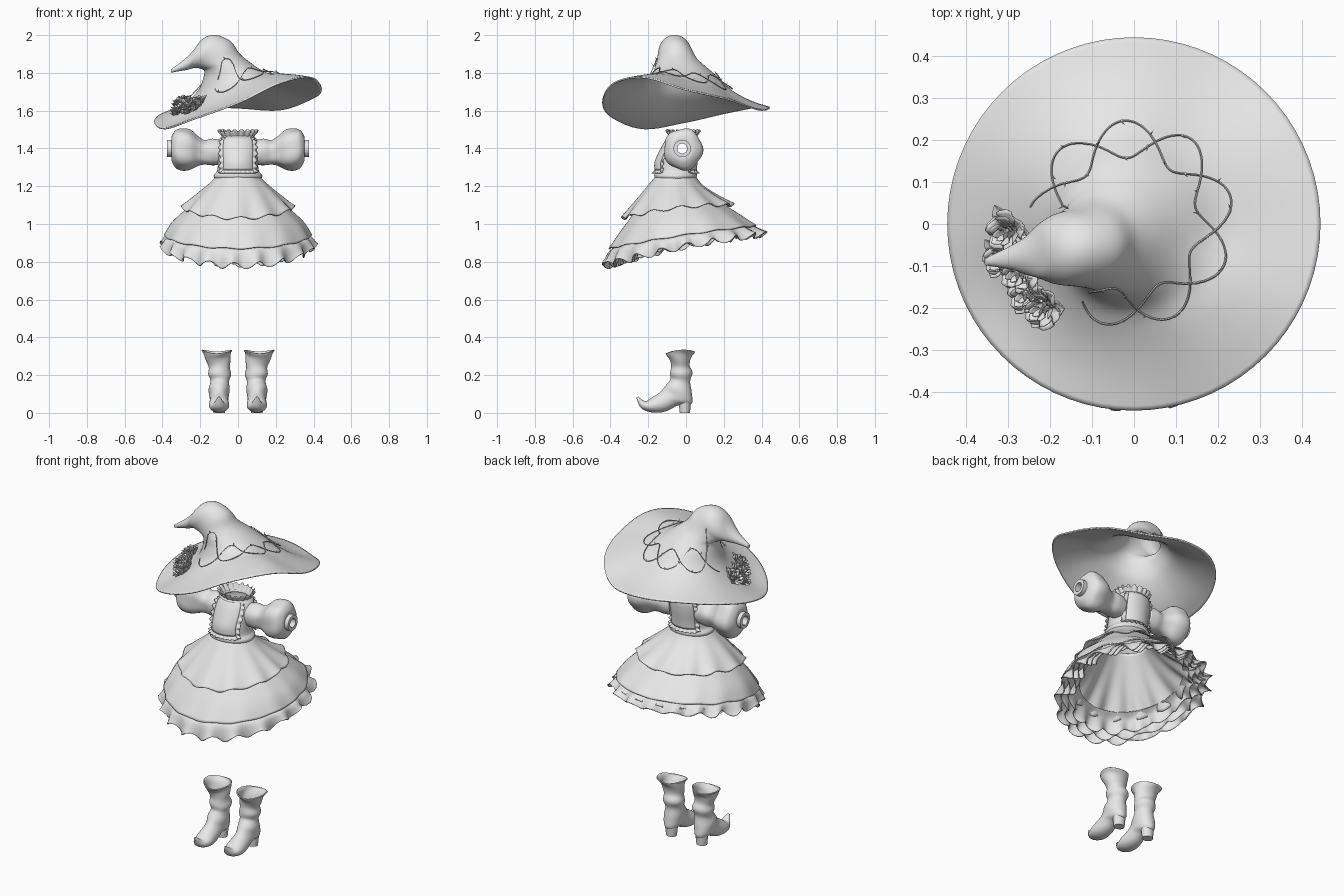
import bpy, bmesh, random
from math import sin, cos, pi, radians
from mathutils import Vector, Matrix
from mathutils.bvhtree import BVHTree

random.seed(4)
if "Cube" in bpy.data.objects:
    bpy.data.objects.remove(bpy.data.objects["Cube"])

cloth = bpy.data.materials.new("plain_grey")
cloth.use_nodes = True
cloth.diffuse_color = (0.8, 0.8, 0.8, 1)
cloth.node_tree.nodes["Principled BSDF"].inputs["Base Color"].default_value = (0.8, 0.8, 0.8, 1)


def blend(keys, t, loop=False):
    """Smooth curve through a list of tuples, t from 0 to 1."""
    n = len(keys)
    s = t * (n if loop else n - 1)
    i = int(s) if loop else min(int(s), n - 2)
    f = s - i
    pick = (lambda j: keys[j % n]) if loop else (lambda j: keys[max(0, min(n - 1, j))])
    return [0.5 * (2 * b + (c - a) * f + (2 * a - 5 * b + 4 * c - d) * f * f
                   + (3 * b - a - 3 * c + d) * f ** 3)
            for a, b, c, d in zip(pick(i - 1), pick(i), pick(i + 1), pick(i + 2))]


def patch(bm, f, nu, nv, closed=True):
    """Grid of faces over f(u, v); u wraps round when closed."""
    cols = nu if closed else nu + 1
    rows = [[bm.verts.new(f(i / nu, j / nv)) for i in range(cols)] for j in range(nv + 1)]
    for a, b in zip(rows, rows[1:]):
        for i in range(nu):
            k = (i + 1) % cols
            bm.faces.new((a[i], a[k], b[k], b[i]))


def finish(name, bm, thick=0.0):
    bmesh.ops.recalc_face_normals(bm, faces=bm.faces)
    mesh = bpy.data.meshes.new(name)
    bm.to_mesh(mesh)
    bm.free()
    mesh.materials.append(cloth)
    ob = bpy.data.objects.new(name, mesh)
    bpy.context.collection.objects.link(ob)
    if thick:
        mod = ob.modifiers.new("thickness", "SOLIDIFY")
        mod.thickness, mod.offset = thick, 0
    bpy.ops.object.select_all(action="DESELECT")
    ob.select_set(True)
    bpy.context.view_layer.objects.active = ob
    bpy.ops.object.shade_smooth_by_angle(angle=radians(50))


def sheet(name, f, nu, nv, thick=0.0, closed=True):
    bm = bmesh.new()
    patch(bm, f, nu, nv, closed)
    finish(name, bm, thick)


# Hat: wavy brim running up into a crown that bends over to its own right
rim = [(z,) for z in (1.71, 1.66, 1.605, 1.615, 1.62, 1.59, 1.54, 1.505, 1.56, 1.64, 1.745, 1.775)]
# left x, left z, right x, right z, centre y, half depth, share of rim wave
hat_rings = [(-.443, 1.63, .443, 1.63, 0, .443, 1), (-.36, 1.655, .36, 1.655, 0, .36, .9),
             (-.28, 1.69, .28, 1.69, 0, .28, .7), (-.21, 1.735, .2, 1.735, 0, .21, .4),
             (-.18, 1.785, .135, 1.79, -.01, .165, .15), (-.175, 1.812, .065, 1.85, -.03, .13, 0),
             (-.195, 1.825, .005, 1.9, -.045, .105, 0), (-.22, 1.83, -.04, 1.963, -.055, .09, 0),
             (-.235, 1.83, -.12, 1.997, -.06, .08, 0), (-.25, 1.825, -.185, 1.977, -.065, .062, 0),
             (-.27, 1.82, -.235, 1.915, -.075, .042, 0), (-.3, 1.815, -.28, 1.87, -.08, .025, 0),
             (-.355, 1.805, -.353, 1.815, -.09, .004, 0)]


def hat(u, v):
    xl, zl, xr, zr, cy, ry, w = blend(hat_rings, v)
    c = cos(u * 2 * pi)
    z = (zl + zr) / 2 + c * (zr - zl) / 2 + w * (blend(rim, u, True)[0] - 1.63)
    return Vector(((xl + xr) / 2 + c * (xr - xl) / 2, cy + ry * sin(u * 2 * pi), z))


bm = bmesh.new()
patch(bm, hat, 72, 60)
bm.normal_update()
tree = BVHTree.FromBMesh(bm)
finish("witch_hat", bm, 0.008)


def on_hat(x, y, top):
    hit, normal, *_ = tree.ray_cast(Vector((x, y, top)), Vector((0, 0, -1)))
    return hit, normal if normal.z > 0 else -normal


# Thorny vine: two strands weaving round the crown
bm = bmesh.new()
for side in (1, -1):
    path = []
    for i in range(151):
        a = radians(-122 + 292 * i / 150)
        r = .195 + side * .045 * sin(a * 4.5 + .4)
        p, n = on_hat(r * cos(a) - .005, r * sin(a), 1.92)
        path.append(p + n * (.012 + .003 * side * cos(a * 4.5 + .4)))

    def strand(u, v):
        i = round(v * 150)
        along = (path[min(i + 1, 150)] - path[max(i - 1, 0)]).normalized()
        across = along.cross(Vector((0, 0, 1))).normalized()
        return path[i] + .0026 * (across * cos(u * 2 * pi) + along.cross(across) * sin(u * 2 * pi))
    patch(bm, strand, 4, 150)
    for p in path[4::9]:
        d = Vector((random.uniform(-1, 1), random.uniform(-1, 1), .8)).normalized()
        m = Matrix.Translation(p + d * .008) @ d.to_track_quat("Z", "Y").to_matrix().to_4x4()
        bmesh.ops.create_cone(bm, segments=5, radius1=.0025, radius2=0, depth=.02, matrix=m)
finish("thorn_vine", bm)

# Roses: rings of cupped petals, with leaves behind them
bm = bmesh.new()
leaves = bmesh.new()
for x, y, size in ((-.285, -.015, .052), (-.255, -.105, .052), (-.2, -.19, .05),
                   (-.305, -.075, .042), (-.24, -.16, .046)):
    p, n = on_hat(x, y, 1.79)
    frame = Matrix.Translation(p + n * .008) @ n.to_track_quat("Z", "Y").to_matrix().to_4x4()
    for ring, (count, reach, tall) in enumerate(((3, .25, 1), (4, .5, .95), (5, .8, .8), (6, 1.05, .5))):
        for k in range(count):
            a0 = 2 * pi * k / count + ring * .6 + random.uniform(-.2, .2)

            def petal(u, v):
                a = a0 + (u - .5) * 2 * pi / count * 1.35
                edge = 1 - .25 * abs(2 * u - 1) ** 2
                r = size * reach * (.25 + .75 * v * edge) + .004 * u
                h = size * tall * v ** .6 * edge + .008 * sin(u * 9 + k) * v
                return frame @ Vector((r * cos(a), r * sin(a), h))
            patch(bm, petal, 6, 4, False)
    for a0 in (1.2, 3.3, 5.2):
        def leaf(u, v):
            w, r = (u - .5) * .8 * size * sin(pi * min(1, v + .04)), size * (.5 + .9 * v)
            return frame @ Vector((r * cos(a0) - w * sin(a0), r * sin(a0) + w * cos(a0),
                                   abs(w) * .5 + .02 * v))
        patch(leaves, leaf, 4, 6, False)
finish("roses", bm, .002)
finish("rose_leaves", leaves, .002)

# Bodice: height, half width, half depth, centre y
bodice_rings = [(1.235, .115, .1, -.055), (1.255, .126, .11, -.055), (1.28, .108, .106, -.055),
                (1.33, .103, .107, -.052), (1.39, .106, .098, -.035), (1.44, .1, .085, -.02),
                (1.465, .08, .07, -.015)]


def bodice(u, v, grow=1.0):
    z, rx, ry, cy = blend(bodice_rings, v)
    a = u * 2 * pi
    return Vector((rx * grow * cos(a), cy + ry * grow * sin(a), z))


# The arm holes are left open
bm = bmesh.new()
patch(bm, bodice, 64, 32)
arm_hole = [f for f in bm.faces
            if Vector((f.calc_center_median().y + .018, f.calc_center_median().z - 1.385)).length < .045]
bmesh.ops.delete(bm, geom=arm_hole, context="FACES")
finish("bodice", bm, .006)

# Panels and their ruffled edging, front and back
for name, mid in (("front", .75), ("back", .25)):
    sheet(name + "_panel", lambda u, v: bodice(mid + (u - .5) * .26, .36 + v * .56, 1.035), 14, 14, .006, False)
    bm = bmesh.new()
    for side in (1, -1):
        patch(bm, lambda u, v: bodice(mid + side * (.125 + .03 * v), .3 + u * .62,
                                      1.05 + v * (.08 + .06 * sin(u * 40))), 60, 3, False)
    patch(bm, lambda u, v: bodice(mid + (u - .5) * .27, .35 - .08 * v,
                                  1.05 + v * (.08 + .05 * sin(u * 50))), 60, 3, False)
    finish(name + "_panel_ruffle", bm, .003)


# Collar: a flared standing ruffle
def collar(u, v):
    a = u * 2 * pi
    g = .074 + .028 * v + .007 * v * sin(a * 18)
    return Vector((g * cos(a), -.015 + g * .85 * sin(a), 1.452 + .043 * v + .006 * v * cos(a * 18)))


sheet("collar_ruffle", collar, 108, 6, .004)


# Skirt tiers: height, half width, front y, back y, rise to the back
def tier(name, keys, folds, ripple, lift, thick=.006, grow=1.0, drop=0.0):
    def f(u, v):
        z, rx, yf, yb, tilt = blend(keys, v)
        a = u * 2 * pi
        wave = cos(a * folds + .9 * sin(a * 3) + .5 * sin(a * 5))
        g = grow * (1 + ripple * v * v * wave)
        z += tilt * sin(a) + lift * v * cos(a) ** 2 - drop + ripple * .35 * v * v * sin(a * folds + 1)
        return Vector((rx * g * cos(a), (yf + yb) / 2 + (yb - yf) / 2 * g * sin(a), z))
    sheet(name, f, folds * 8, 14, thick)


tier("upper_skirt", [(1.25, .112, -.16, .05, 0), (1.2, .155, -.2, .09, 0),
                     (1.12, .24, -.28, .18, .02), (1.065, .295, -.335, .25, .035)], 12, .025, .022)
tier("lower_skirt", [(1.2, .14, -.18, .08, 0), (1.08, .265, -.28, .19, .03),
                     (1.0, .345, -.35, .29, .045), (.93, .386, -.408, .372, .06)], 14, .01, .01)
frill = [(.945, .34, -.365, .32, .06), (.915, .382, -.402, .362, .066), (.86, .402, -.425, .412, .082)]
tier("hem_frill", frill, 19, .052, .02)
tier("inner_frill", frill, 18, .055, .02, .004, .91, -.01)
tier("petticoat_frill", frill, 17, .055, .02, .004, .82, -.025)
tier("petticoat", [(1.2, .11, -.16, .05, 0), (1.07, .21, -.25, .16, .03),
                   (.94, .315, -.34, .3, .06)], 14, .04, 0, .004)

# Sleeves: distance out, centre y, centre height, radius
sleeve_rings = [(.085, -.02, 1.378, .062), (.135, -.018, 1.38, .068), (.175, -.016, 1.378, .062),
                (.21, -.015, 1.385, .074), (.25, -.015, 1.393, .1), (.29, -.015, 1.395, .108),
                (.325, -.015, 1.398, .1), (.347, -.018, 1.4, .07), (.35, -.02, 1.4, .044)]
cuff_rings = [(.342, .026), (.342, .046), (.376, .046), (.376, .026), (.342, .026)]

# Boots: back or sole y z, front or top y z, half width, sideways shift
boot_rings = [(.045, .325, -.105, .315, .08, .013), (.028, .3, -.088, .29, .066, .008),
              (.016, .25, -.075, .245, .054, 0), (.032, .21, -.082, .205, .057, -.003),
              (.018, .165, -.08, .175, .047, -.004), (.028, .105, -.105, .145, .052, 0),
              (.026, .05, -.125, .118, .048, 0), (-.04, .043, -.145, .1, .045, 0),
              (-.1, .014, -.165, .088, .049, 0), (-.15, .004, -.185, .075, .05, 0),
              (-.2, .01, -.208, .06, .042, 0), (-.238, .03, -.228, .063, .025, 0),
              (-.26, .08, -.255, .084, .005, 0)]
for side, s in (("left", 1), ("right", -1)):
    def sleeve(u, v):
        x, y, z, r = blend(sleeve_rings, v)
        a = u * 2 * pi
        r *= 1 + .05 * sin(pi * v) * sin(a * 5 + v * 3)
        return Vector((s * x, y + r * .93 * cos(a), z + r * sin(a)))

    def cuff(u, v):
        x, r = cuff_rings[round(v * 4)]
        return Vector((s * x, -.02 + r * cos(u * 2 * pi), 1.4 + r * sin(u * 2 * pi)))

    def boot(u, v):
        yb, zb, yf, zf, w, shift = blend(boot_rings, v)
        a = u * 2 * pi
        c = cos(a)
        crease = 1 + .045 * sin(v * 40 + a * 2) * max(0, 1 - v * 1.8)
        return Vector((s * (.1 + shift + w * crease * sin(a)),
                       (yb + yf) / 2 + c * crease * (yb - yf) / 2,
                       (zb + zf) / 2 + c * (zb - zf) / 2 + .012 * max(0, 1 - v * 8) * sin(a) ** 2))

    def heel(u, v):
        a, g = u * 2 * pi, (0, .9, 1.1, 0)[round(v * 3)]
        return Vector((s * .1 + .034 * g * sin(a), -.006 + .03 * g * cos(a), (0, 0, .065, .065)[round(v * 3)]))

    sheet(side + "_sleeve", sleeve, 40, 32, .005)
    sheet(side + "_cuff", cuff, 32, 4)
    sheet(side + "_boot", boot, 32, 64, .006)
    sheet(side + "_boot_heel", heel, 24, 3)
